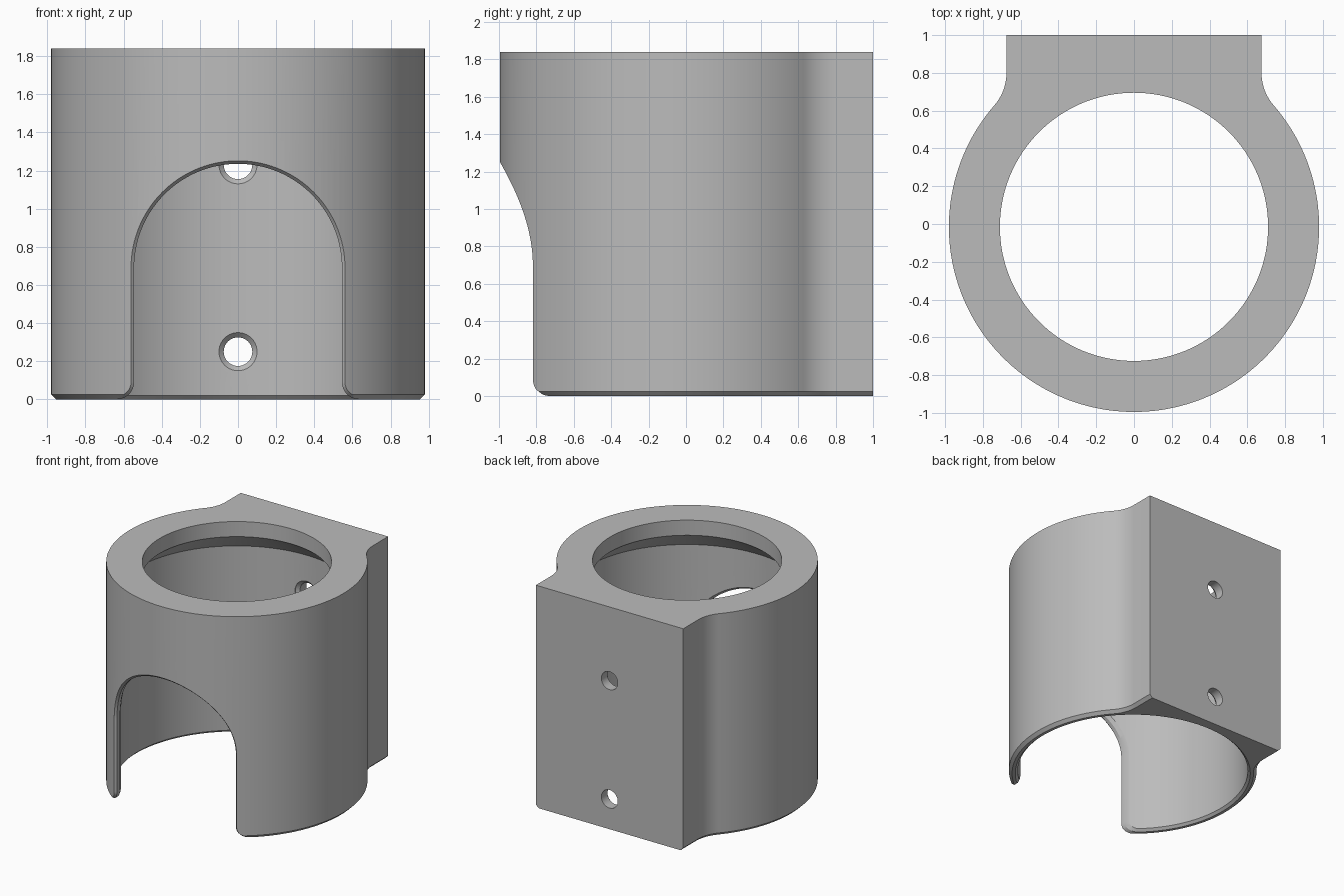
import bpy, bmesh, math
from mathutils import Matrix

if "Cube" in bpy.data.objects:
    bpy.data.objects.remove(bpy.data.objects["Cube"])

CY = -0.015          # ring centre in y
R_OUT, R_IN, R_TOP = 0.98, 0.91, 0.71
HEIGHT = 1.84

grey = bpy.data.materials.new("plain grey")
grey.use_nodes = True
colour = (0.5, 0.5, 0.5, 1)
grey.diffuse_color = colour
grey.node_tree.nodes["Principled BSDF"].inputs["Base Color"].default_value = colour


def loft(name, rings):
    """Closed solid through equal-length rings of points."""
    bm = bmesh.new()
    loops = [[bm.verts.new(p) for p in ring] for ring in rings]
    n = len(loops[0])
    for a, b in zip(loops, loops[1:]):
        for i in range(n):
            j = (i + 1) % n
            bm.faces.new((a[i], a[j], b[j], b[i]))
    bm.faces.new(loops[0])
    bm.faces.new(loops[-1])
    bmesh.ops.recalc_face_normals(bm, faces=bm.faces)
    mesh = bpy.data.meshes.new(name)
    bm.to_mesh(mesh)
    bm.free()
    obj = bpy.data.objects.new(name, mesh)
    bpy.context.collection.objects.link(obj)
    mesh.materials.append(grey)
    return obj


def turned(name, profile, steps, place=Matrix()):
    """Solid of revolution from (radius, height) pairs."""
    angles = [2 * math.pi * i / steps for i in range(steps)]
    obj = loft(name, [[(r * math.cos(a), r * math.sin(a), z) for a in angles]
                      for r, z in profile])
    obj.data.transform(place)
    return obj


def arc(cx, cy, r, start, end, steps):
    return [(cx + r * math.cos(start + (end - start) * i / steps),
             cy + r * math.sin(start + (end - start) * i / steps))
            for i in range(steps + 1)]


# Round ring blended into a flat mounting block
def plan(inset):
    half, fillet = 0.675, 0.265
    cx = half + fillet
    meet = math.acos(cx / (R_OUT + fillet))
    cy = CY + (R_OUT + fillet) * math.sin(meet)
    right = arc(0, CY, R_OUT - inset, -math.pi / 2, meet, 64)
    right += arc(cx, cy, fillet + inset, math.pi + meet, math.pi, 12)[1:]
    right.append((half - inset, 1))
    return right + [(-x, y) for x, y in reversed(right[1:])]


body = loft("collar_body", [[(x, y, z) for x, y in plan(inset)]
                            for inset, z in ((0.025, 0), (0, 0.025), (0, HEIGHT))])

# Stepped bore with a conical shoulder
bore = turned("bore_cutter", [(R_IN + 0.03, -0.01), (R_IN, 0.02), (R_IN, 1.545),
                              (R_TOP, 1.715), (R_TOP, HEIGHT + 0.1)], 128,
              Matrix.Translation((0, CY, 0)))


# Arched front opening, flared at the foot
def arch(offset):
    half, flare = 0.545, 0.09
    side = [(half + flare, -0.05)]
    side += arc(half + flare, flare, flare - offset, -math.pi / 2, -math.pi, 8)
    side += arc(0, 0.69, half + offset, 0, math.pi / 2, 32)
    return side + [(-x, z) for x, z in reversed(side[:-1])]


layers = [(None, 0.017, -1.2), (R_OUT + 0.001, 0.017, 0), (R_OUT - 0.02, 0, 0),
          (R_IN + 0.02, 0, 0), (R_IN - 0.001, 0.017, 0), (None, 0.017, -0.3)]
opening = loft("opening_cutter", [
    [(x, CY - math.sqrt(r * r - x * x) if r else y, z) for x, z in arch(offset)]
    for r, offset, y in layers])

# Countersunk screw holes through the back
cutters = [bore, opening]
inner = CY + R_IN
for label, z in (("lower", 0.25), ("upper", 1.23)):
    place = Matrix.Translation((0, 0, z)) @ Matrix.Rotation(-math.pi / 2, 4, 'X')
    cutters.append(turned(label + "_hole_cutter",
                          [(0.1, 0.5), (0.1, inner), (0.075, inner + 0.025), (0.075, 1.1)],
                          40, place))

# Cut everything from the body
bpy.context.view_layer.objects.active = body
body.select_set(True)
for cutter in cutters:
    mod = body.modifiers.new(cutter.name, 'BOOLEAN')
    mod.operation = 'DIFFERENCE'
    mod.solver = 'EXACT'
    mod.object = cutter
    bpy.ops.object.modifier_apply(modifier=mod.name)
for cutter in cutters:
    bpy.data.objects.remove(cutter)

bpy.ops.object.shade_smooth_by_angle(angle=math.radians(25))
